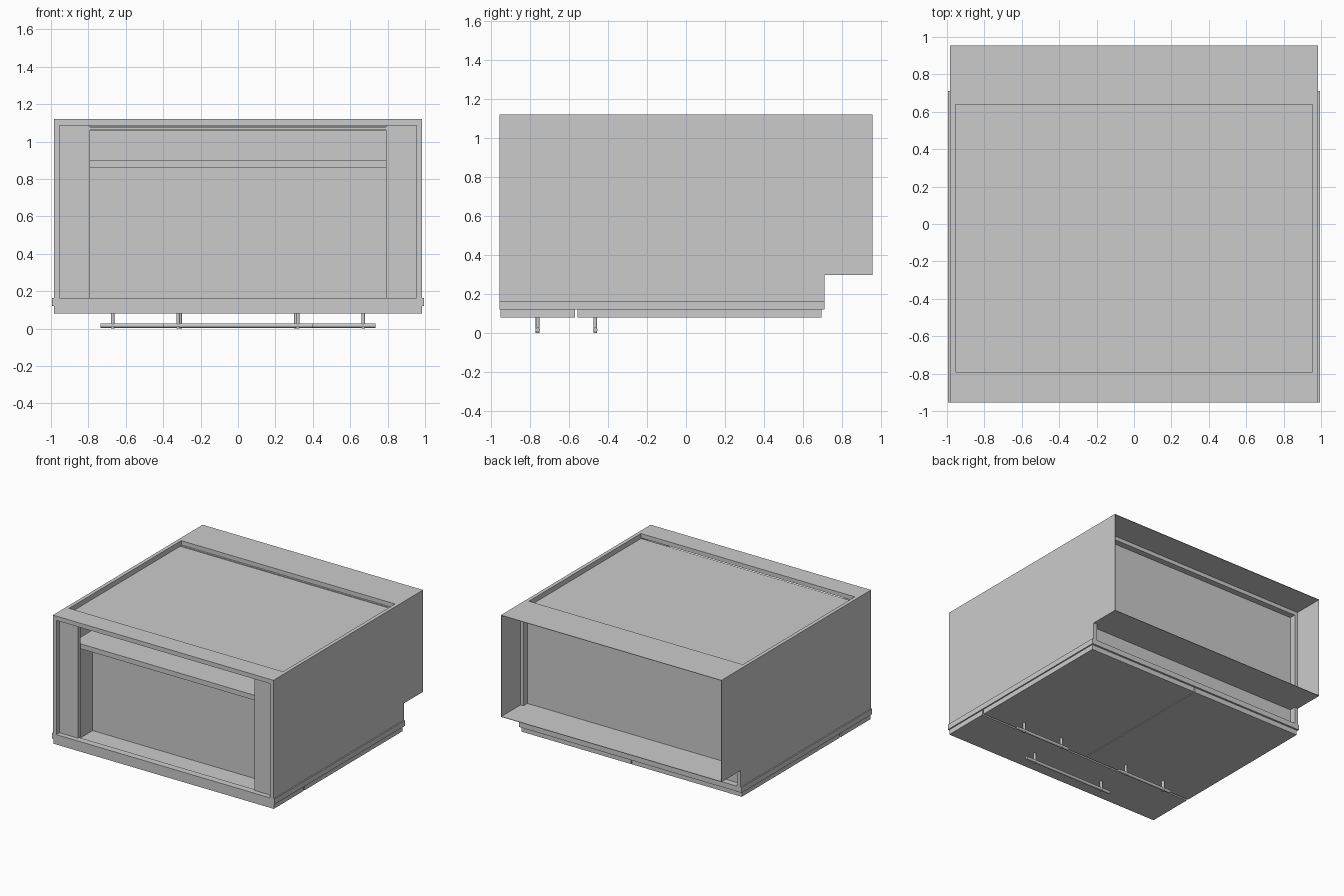
import bpy
from mathutils import Vector

if "Cube" in bpy.data.objects:
    bpy.data.objects.remove(bpy.data.objects["Cube"])


def box(name, x0, x1, y0, y1, z0, z1):
    """Axis-aligned board given by its limits."""
    v = [(x, y, z) for x in (x0, x1) for y in (y0, y1) for z in (z0, z1)]
    f = [(0, 1, 3, 2), (4, 6, 7, 5), (0, 4, 5, 1), (2, 3, 7, 6), (0, 2, 6, 4), (1, 5, 7, 3)]
    me = bpy.data.meshes.new(name)
    me.from_pydata(v, [], f)
    ob = bpy.data.objects.new(name, me)
    bpy.context.collection.objects.link(ob)
    return ob


def pair(name, x0, x1, *limits):
    """Same board on the left and right."""
    box(name + "_right", x0, x1, *limits)
    box(name + "_left", -x1, -x0, *limits)


def rod(name, a, b, r):
    """Round bar between two points."""
    a, b = Vector(a), Vector(b)
    d = b - a
    bpy.ops.mesh.primitive_cylinder_add(vertices=20, radius=r, depth=d.length, location=(a + b) / 2)
    ob = bpy.context.object
    ob.rotation_euler = d.to_track_quat('Z', 'Y').to_euler()
    ob.name = name
    bpy.ops.object.shade_smooth_by_angle()


def handle(name, cx, half_bar, half_post, y):
    r = 0.012
    rod(name + "_bar", (cx - half_bar, y, 0.016), (cx + half_bar, y, 0.016), r)
    for s, side in ((-1, "left"), (1, "right")):
        x = cx + s * half_post
        rod(f"{name}_post_{side}", (x, y, 0.0), (x, y, 0.085), 0.010)


F, B, E = -0.955, 0.71, 0.955      # open end, carcass end, toe end

# Carcass: sides, nailers, inset back panel and floor panel
pair("side_panel", 0.955, 0.985, F, B, 0.16, 1.12)
box("upper_nailer", -0.955, 0.955, F, -0.79, 1.085, 1.12)
box("lower_nailer", -0.955, 0.955, 0.64, B, 1.085, 1.12)
box("back_panel", -0.955, 0.955, -0.79, 0.66, 1.06, 1.08)
box("floor_panel", -0.955, 0.955, 0.625, 0.66, 0.16, 1.085)
pair("top_corner_strip", 0.79, 0.955, -0.915, -0.88, 0.16, 1.085)
box("back_rail", -0.79, 0.79, -0.91, -0.88, 1.062, 1.078)

# Thin skirt around the toe space
pair("toe_side", 0.981, 0.985, B, E, 0.30, 1.12)
box("toe_back", -0.985, 0.985, B, E, 1.116, 1.12)
box("toe_board", -0.985, 0.985, 0.66, E, 0.298, 0.302)

# Face frame
pair("frame_stile", 0.90, 0.995, F, B, 0.12, 0.163)
for name, y0, y1 in (("top", F, -0.90), ("middle", -0.60, -0.52), ("bottom", 0.60, B)):
    box(f"frame_{name}_rail", -0.90, 0.90, y0, y1, 0.12, 0.163)

# Drawer front and two doors
box("drawer_front", -0.985, 0.985, -0.95, -0.57, 0.08, 0.12)
pair("door", 0.003, 0.985, -0.555, 0.695, 0.08, 0.12)

# Drawer box
pair("drawer_side", 0.83, 0.87, -0.86, -0.63, 0.12, 0.90)
box("drawer_back", -0.83, 0.83, -0.86, -0.63, 0.86, 0.90)
box("drawer_bottom", -0.83, 0.83, -0.67, -0.65, 0.12, 0.86)

# Bar handles
handle("drawer_handle", 0.0, 0.40, 0.32, -0.76)
for s, side in ((-1, "left"), (1, "right")):
    handle(f"door_handle_{side}", s * 0.49, 0.245, 0.18, -0.465)
